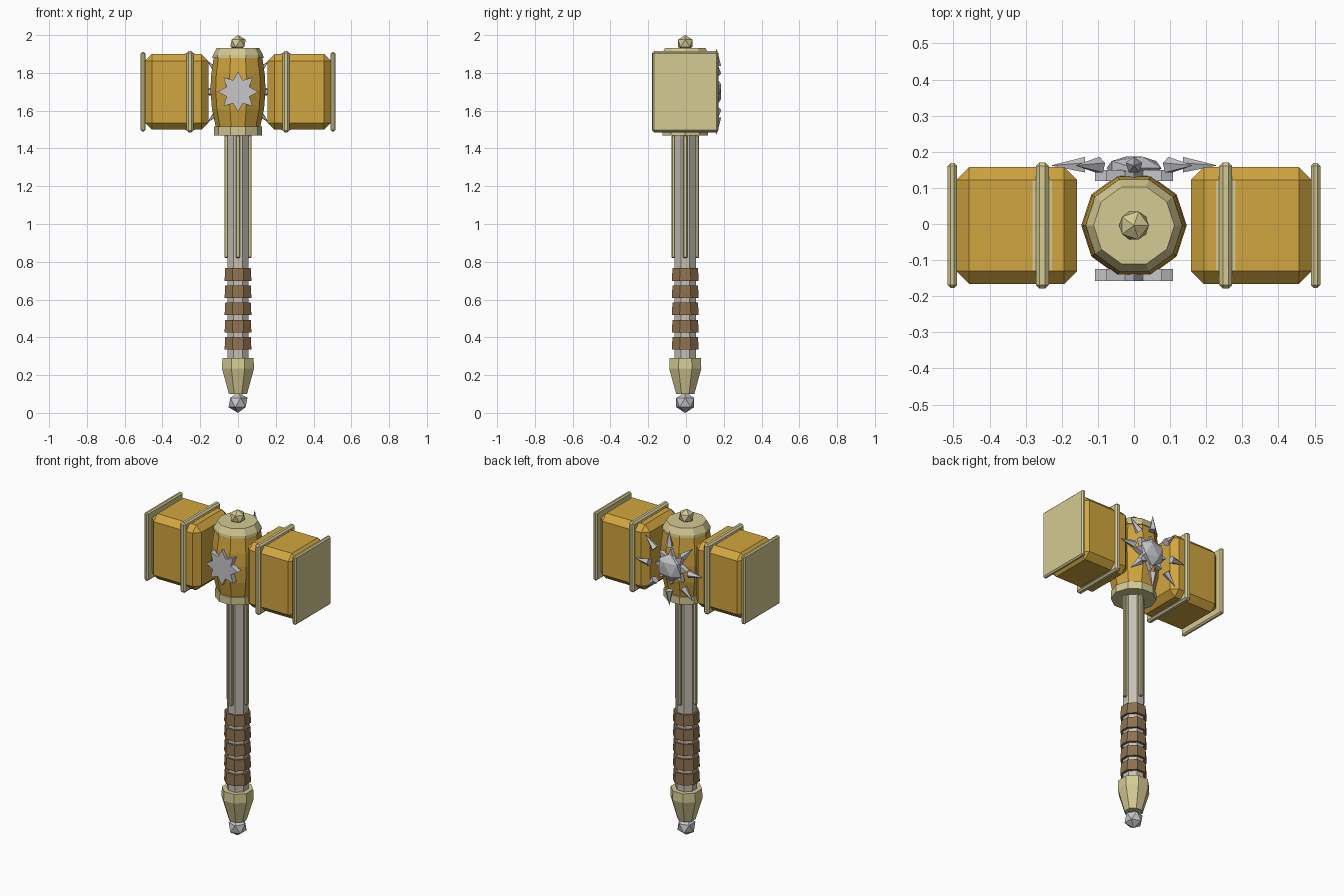
import bpy, bmesh
from math import pi, sin, cos
from mathutils import Matrix, Vector

cube = bpy.data.objects.get("Cube")
if cube:
    bpy.data.objects.remove(cube, do_unlink=True)

AXIS_Y = -0.004
HEAD_Z = 1.70


def material(name, rgb):
    m = bpy.data.materials.new(name)
    m.use_nodes = True
    m.diffuse_color = (*rgb, 1)
    m.node_tree.nodes["Principled BSDF"].inputs["Base Color"].default_value = (*rgb, 1)
    return m


gold = material("gold", (0.64, 0.38, 0.05))
brass = material("pale brass", (0.66, 0.59, 0.29))
silver = material("silver", (0.57, 0.57, 0.60))
leather = material("brown leather", (0.27, 0.165, 0.08))
shaft_grey = material("warm grey", (0.57, 0.53, 0.46))


def finish(name, bm, mat):
    bmesh.ops.recalc_face_normals(bm, faces=bm.faces)
    mesh = bpy.data.meshes.new(name)
    bm.to_mesh(mesh)
    bm.free()
    mesh.materials.append(mat)
    ob = bpy.data.objects.new(name, mesh)
    bpy.context.collection.objects.link(ob)
    return ob


def lathe(name, profile, sides, mat, turn=0.0):
    """Closed faceted solid from (radius, height) rings."""
    bm = bmesh.new()
    rings = []
    for r, z in profile:
        angles = [turn + 2 * pi * i / sides for i in range(sides)]
        rings.append([bm.verts.new((r * cos(a), AXIS_Y + r * sin(a), z)) for a in angles])
    for low, high in zip(rings, rings[1:]):
        for i in range(sides):
            j = (i + 1) % sides
            bm.faces.new((low[i], low[j], high[j], high[i]))
    bm.faces.new(rings[0][::-1])
    bm.faces.new(rings[-1])
    return finish(name, bm, mat)


def box(name, centre, size, mat, chamfer=0.0):
    bm = bmesh.new()
    bmesh.ops.create_cube(bm, size=1)
    bmesh.ops.scale(bm, vec=size, verts=bm.verts)
    if chamfer:
        bmesh.ops.bevel(bm, geom=bm.edges[:], offset=chamfer, segments=1, affect='EDGES')
    bmesh.ops.translate(bm, vec=centre, verts=bm.verts)
    return finish(name, bm, mat)


def gem(name, centre, scale, mat):
    bm = bmesh.new()
    bmesh.ops.create_icosphere(bm, subdivisions=1, radius=1)
    bmesh.ops.scale(bm, vec=scale, verts=bm.verts)
    bmesh.ops.translate(bm, vec=centre, verts=bm.verts)
    return finish(name, bm, mat)


def star(name, y_from, y_to, mat):
    """Eight-pointed plate facing along y."""
    bm = bmesh.new()
    layers = []
    for y in (y_from, y_to):
        layer = []
        for i in range(16):
            r = 0.066 if i % 2 else 0.108
            a = pi * i / 8
            layer.append(bm.verts.new((r * cos(a), y, HEAD_Z + r * sin(a))))
        layers.append(layer)
    a, b = layers
    for i in range(16):
        j = (i + 1) % 16
        bm.faces.new((a[i], a[j], b[j], b[i]))
    bm.faces.new(a)
    bm.faces.new(b)
    return finish(name, bm, mat)


# Handle, from the pommel up
OCT = pi / 8
gem("pommel_gem", (0, AXIS_Y, 0.055), (0.056, 0.056, 0.055), silver)
lathe("pommel", [(0.052, 0.10), (0.092, 0.235), (0.089, 0.29)], 8, brass, OCT)
lathe("shaft", [(0.061, 0.28), (0.061, 1.48)], 8, shaft_grey, OCT)
for i in range(5):
    z = 0.335 + i * 0.091
    lathe(f"grip_wrap_{i + 1}", [(0.077, z), (0.073, z + 0.067)], 8, leather, OCT)

# Ridged rails along the upper shaft
for i in range(4):
    d = Matrix.Rotation(i * pi / 2, 3, 'Z') @ Vector((1, 0, 0))
    size = (0.026 if d.x ** 2 > 0.5 else 0.022, 0.022 if d.x ** 2 > 0.5 else 0.026, 0.65)
    box(f"shaft_rail_{i + 1}", Vector((0, AXIS_Y, 1.145)) + d * 0.059, size, brass, 0.004)

# Barrel at the middle of the head
lathe("head_collar", [(0.127, 1.468), (0.127, 1.515)], 10, brass)
lathe("head_barrel", [(0.117, 1.51), (0.138, 1.61), (0.146, 1.71),
                      (0.142, 1.79), (0.128, 1.885)], 10, gold)
lathe("head_cap", [(0.135, 1.88), (0.133, 1.895), (0.112, 1.932)], 10, brass)
gem("top_finial", (0, AXIS_Y, 1.957), (0.046, 0.046, 0.043), brass)

# Hammer blocks with bands and striking plates
for side, s in (("right", -1), ("left", 1)):
    box(f"{side}_block", (s * 0.325, AXIS_Y, HEAD_Z), (0.335, 0.324, 0.40), gold, 0.036)
    box(f"{side}_band_trim", (s * 0.254, AXIS_Y, HEAD_Z), (0.054, 0.25, 0.404), brass)
    box(f"{side}_band", (s * 0.254, AXIS_Y, HEAD_Z), (0.036, 0.35, 0.43), brass, 0.010)
    box(f"{side}_striking_plate", (s * 0.503, AXIS_Y, HEAD_Z), (0.026, 0.346, 0.42), brass, 0.008)

# Star plates on both faces of the barrel
star("front_star", -0.158, -0.124, silver)
star("back_star", 0.119, 0.150, silver)

# Spiked boss on the back
gem("back_boss", (0, 0.155, HEAD_Z), (0.085, 0.037, 0.085), silver)
for i in range(8):
    bm = bmesh.new()
    bmesh.ops.create_cone(bm, cap_ends=True, segments=5, radius1=0.024, radius2=0, depth=0.095)
    bmesh.ops.translate(bm, vec=(0, 0, 0.183), verts=bm.verts)
    place = Matrix.Translation((0, 0.162, HEAD_Z)) @ Matrix.Rotation(i * pi / 4, 4, 'Y')
    bmesh.ops.transform(bm, matrix=place, verts=bm.verts)
    bmesh.ops.remove_doubles(bm, verts=bm.verts, dist=0.0001)
    finish(f"back_spike_{i + 1}", bm, silver)
